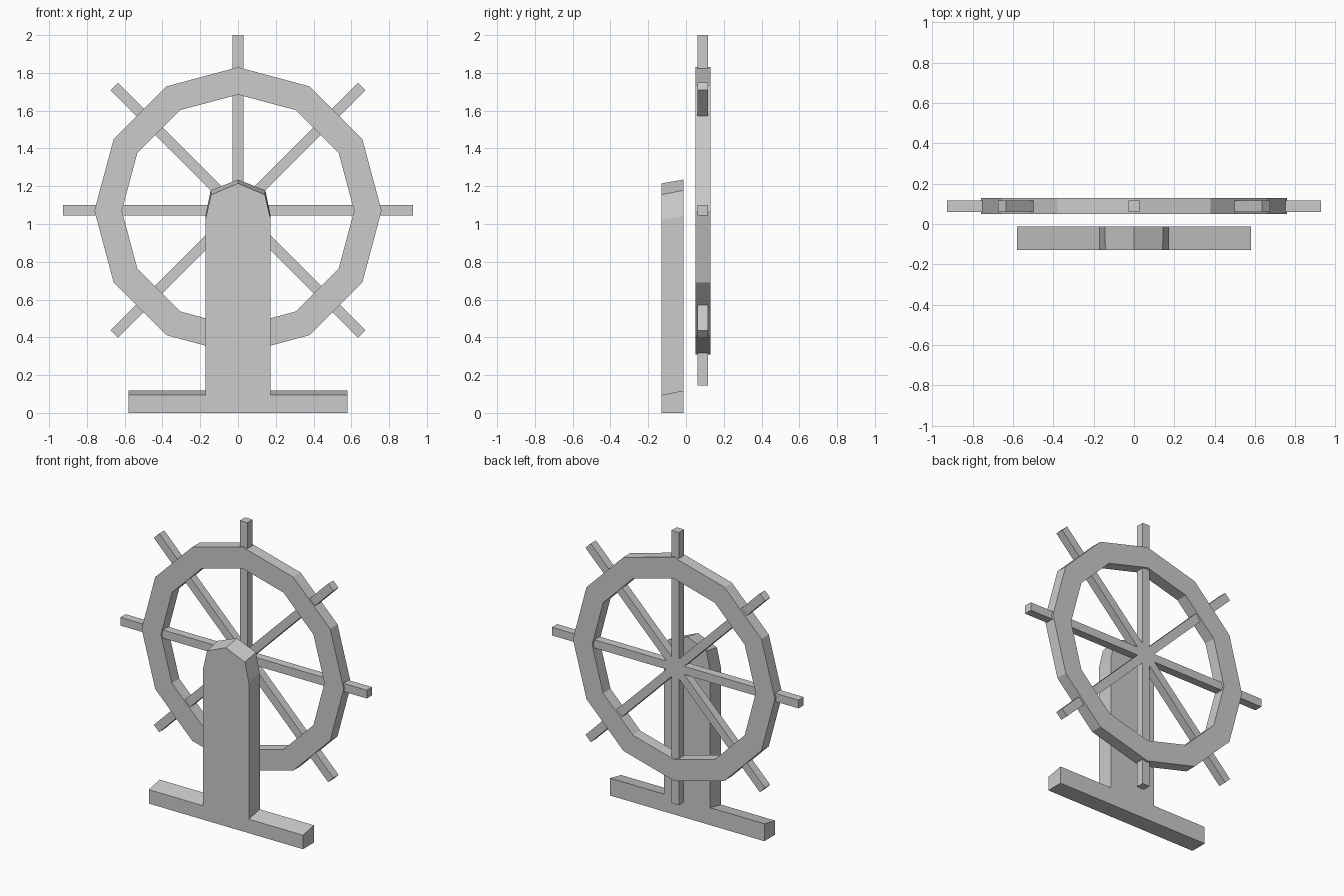
import bpy
import bmesh
from math import sin, cos, pi
from mathutils import Matrix

if "Cube" in bpy.data.objects:
    bpy.data.objects.remove(bpy.data.objects["Cube"], do_unlink=True)

HUB_Z = 1.07

grey = bpy.data.materials.new("plain grey")
grey.use_nodes = True
colour = (0.6, 0.6, 0.6, 1)
grey.diffuse_color = colour
grey.node_tree.nodes["Principled BSDF"].inputs["Base Color"].default_value = colour


def finish(bm, name):
    """Turn a bmesh into a named grey object with flat faces."""
    bmesh.ops.recalc_face_normals(bm, faces=bm.faces)
    mesh = bpy.data.meshes.new(name)
    bm.to_mesh(mesh)
    bm.free()
    mesh.materials.append(grey)
    obj = bpy.data.objects.new(name, mesh)
    bpy.context.collection.objects.link(obj)
    return obj


def bridge(bm, loop_a, loop_b):
    """Join two closed vertex loops with quads."""
    n = len(loop_a)
    for i in range(n):
        j = (i + 1) % n
        bm.faces.new((loop_a[i], loop_a[j], loop_b[j], loop_b[i]))


# Stand: upright post on a wide foot, tops sloping up towards the back
def stand_loop(bm, y, half):
    outline = half + [(-x, z) for x, z in reversed(half) if x]
    return [bm.verts.new((x, y, z)) for x, z in outline]


bm = bmesh.new()
front = stand_loop(bm, -0.13, [(0.58, 0), (0.58, 0.095), (0.173, 0.095),
                               (0.173, 1.022), (0.142, 1.155), (0, 1.215)])
back = stand_loop(bm, -0.013, [(0.58, 0), (0.58, 0.118), (0.173, 0.118),
                               (0.173, 1.042), (0.145, 1.178), (0, 1.235)])
bm.faces.new(front)
bm.faces.new(back)
bridge(bm, front, back)
finish(bm, "stand")


# Rim: twelve-sided ring with a rectangular section
def rim_loop(bm, radius, y):
    angles = [i * pi / 6 for i in range(12)]
    return [bm.verts.new((radius * cos(a), y, HUB_Z + radius * sin(a))) for a in angles]


bm = bmesh.new()
loops = [rim_loop(bm, r, y) for r, y in
         ((0.76, 0.05), (0.76, 0.13), (0.615, 0.13), (0.615, 0.05))]
for k in range(4):
    bridge(bm, loops[k], loops[(k + 1) % 4])
finish(bm, "wheel_rim")

# Spokes: four square bars crossing at the hub, ends forming the handles
for k, label in enumerate(("horizontal", "rising", "vertical", "falling")):
    bm = bmesh.new()
    bmesh.ops.create_cube(bm, size=1, matrix=Matrix.Diagonal((1.854, 0.056, 0.056, 1)))
    bm.transform(Matrix.Translation((0, 0.088, HUB_Z + 0.003)) @ Matrix.Rotation(-k * pi / 4, 4, "Y"))
    finish(bm, label + "_spoke")
